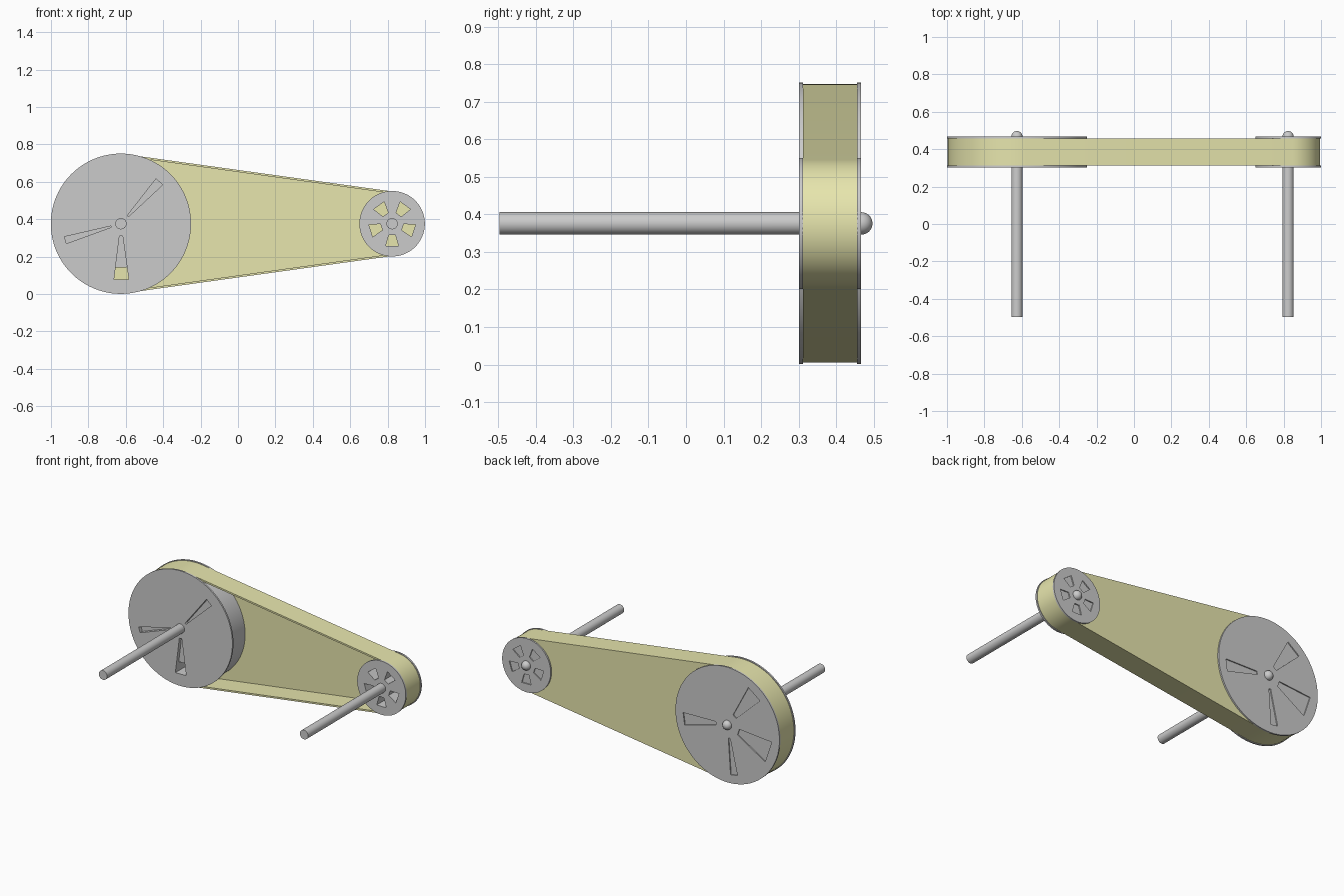
import bpy, bmesh
from math import sin, cos, pi, radians, asin

if "Cube" in bpy.data.objects:
    bpy.data.objects.remove(bpy.data.objects["Cube"])

ZC = 0.376
BIG, SMALL = (-0.626, 0.375), (0.824, 0.175)   # centre x, flange radius
SEG = 96

belt_mat = bpy.data.materials.new("belt_yellow")
belt_mat.diffuse_color = (0.80, 0.79, 0.42, 1)
belt_mat.use_nodes = True
belt_mat.node_tree.nodes["Principled BSDF"].inputs["Base Color"].default_value = belt_mat.diffuse_color


def finish(bm, name, smooth=True):
    bmesh.ops.remove_doubles(bm, verts=bm.verts, dist=1e-6)
    bmesh.ops.recalc_face_normals(bm, faces=bm.faces)
    me = bpy.data.meshes.new(name)
    bm.to_mesh(me)
    bm.free()
    ob = bpy.data.objects.new(name, me)
    bpy.context.collection.objects.link(ob)
    if smooth:
        bpy.ops.object.select_all(action='DESELECT')
        ob.select_set(True)
        bpy.context.view_layer.objects.active = ob
        bpy.ops.object.shade_smooth_by_angle(angle=radians(30))
    return ob


def lathe(name, cx, profile, seg):
    """Revolve (radius, y) points about the y axis through (cx, ZC); ends are capped."""
    bm = bmesh.new()
    rings = [[bm.verts.new((cx + r * cos(2 * pi * i / seg), y, ZC + r * sin(2 * pi * i / seg)))
              for i in range(seg)] for r, y in profile]
    for a, b in zip(rings, rings[1:]):
        for i in range(seg):
            j = (i + 1) % seg
            bm.faces.new((a[i], a[j], b[j], b[i]))
    bm.faces.new(rings[0])
    bm.faces.new(rings[-1])
    return finish(bm, name)


def cut_windows(pulley, cx, windows):
    """Cut tapered windows (angle0, angle1, r0, r1, y0, y1) out of a pulley."""
    for k, (a0, a1, r0, r1, y0, y1) in enumerate(windows):
        bm = bmesh.new()
        pts = [(r0, a0), (r1, a0), (r1, a1), (r0, a1)]
        lo, hi = [[bm.verts.new((cx + r * cos(radians(a)), y, ZC + r * sin(radians(a))))
                   for r, a in pts] for y in (y0, y1)]
        bm.faces.new(lo)
        bm.faces.new(hi)
        for i in range(4):
            j = (i + 1) % 4
            bm.faces.new((lo[i], lo[j], hi[j], hi[i]))
        cutter = finish(bm, f"{pulley.name}_window_cutter_{k}", False)
        cutter.hide_render = True
        cutter.hide_set(True)
        mod = pulley.modifiers.new("window", 'BOOLEAN')
        mod.object = cutter
        mod.operation = 'DIFFERENCE'
        mod.solver = 'EXACT'


# Pulleys: drum with a thin flange on each side
def pulley(name, cx, R):
    d = R - 0.014
    return lathe(name, cx, [(R, 0.301), (R, 0.312), (d, 0.312), (d, 0.456),
                            (R, 0.456), (R, 0.467)], SEG)


big = pulley("large_pulley", *BIG)
small = pulley("small_pulley", *SMALL)

# Windows: front ones are y < 0.3 inward, back ones are shallow recesses
F, B = (0.28, 0.325), (0.460, 0.49)
cut_windows(big, BIG[0],
            [(43, 52, 0.055, 0.305, *F), (193, 200, 0.055, 0.31, *F),
             (263, 278, 0.065, 0.30, *F), (263, 278, 0.235, 0.30, 0.31, 0.454)]
            + [(a, b, 0.085, 0.32, *B)
               for a, b in ((118, 137), (185, 212), (257, 266), (345, 359))])
angles = [270 + 72 * k for k in range(5)]
cut_windows(small, SMALL[0],
            [(a - 16, a + 16, 0.062, 0.125, 0.28, 0.454) for a in angles]
            + [(a - 16, a + 16, 0.062, 0.125, *B) for a in angles])

# Shafts with a domed back end
for name, (cx, _) in (("large_shaft", BIG), ("small_shaft", SMALL)):
    dome = [(0.03 * cos(t * pi / 20), 0.467 + 0.03 * sin(t * pi / 20)) for t in range(10)]
    lathe(name, cx, [(0.03, -0.497)] + dome, 32)


# Belt: tangent loop around both drums, open in front, closed at the back
def loop(bm, y, inset):
    rb, rs = BIG[1] - 0.004 - inset, SMALL[1] - 0.004 - inset
    t = pi / 2 - asin((rb - rs) / (SMALL[0] - BIG[0]))   # tangent angle
    n = 48
    pts = [(BIG[0], rb, t + (2 * pi - 2 * t) * i / n) for i in range(n + 1)]
    pts += [(SMALL[0], rs, -t + 2 * t * i / n) for i in range(n + 1)]
    return [bm.verts.new((cx + r * cos(a), y, ZC + r * sin(a))) for cx, r, a in pts]


bm = bmesh.new()
rings = [loop(bm, 0.457, 0), loop(bm, 0.3125, 0), loop(bm, 0.3125, 0.011), loop(bm, 0.452, 0.011)]
for a, b in zip(rings, rings[1:]):
    for i in range(len(a)):
        j = (i + 1) % len(a)
        bm.faces.new((a[i], a[j], b[j], b[i]))
bm.faces.new(rings[0])
bm.faces.new(rings[-1])
belt = finish(bm, "drive_belt")
belt.data.materials.append(belt_mat)
